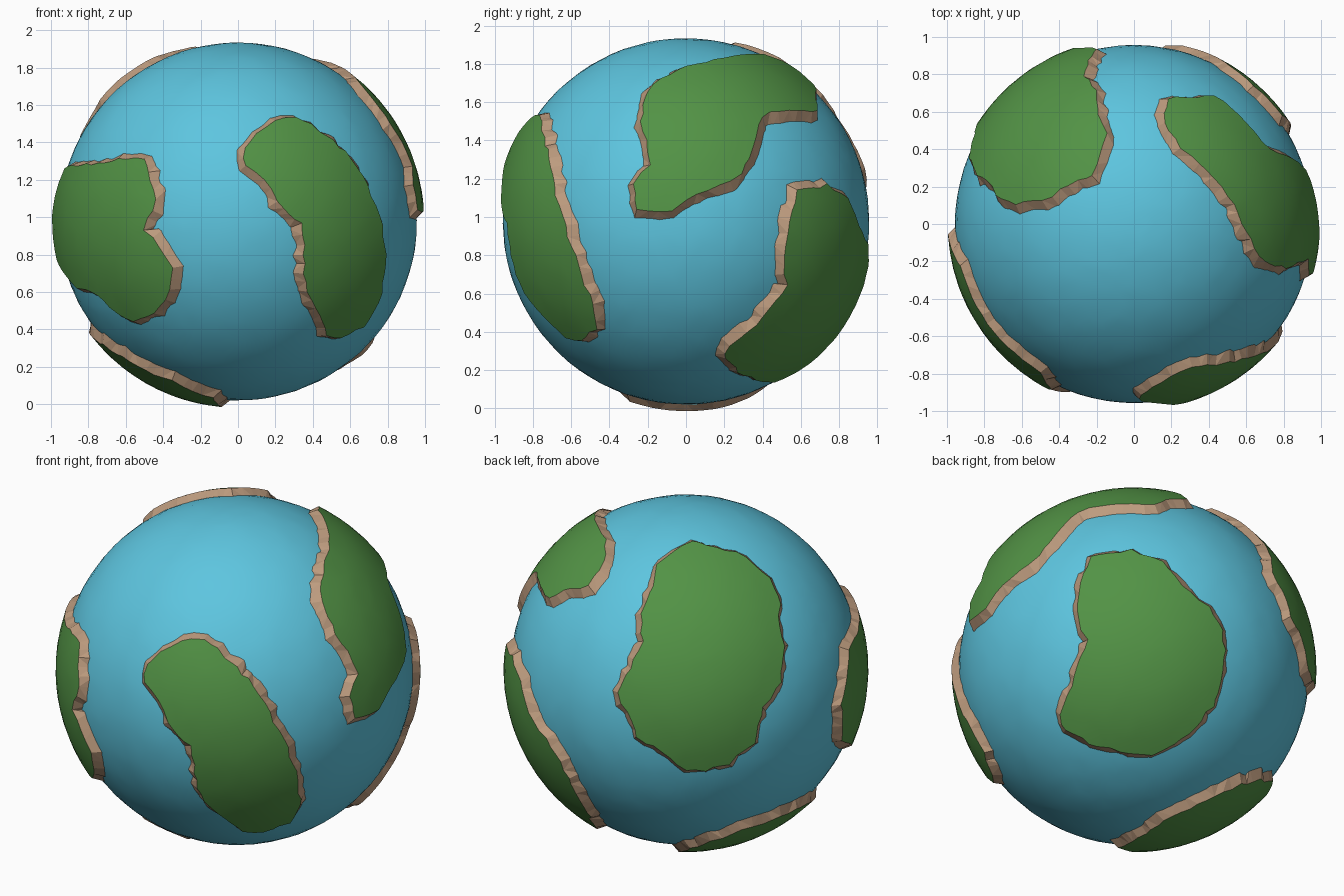
import bpy, bmesh, random
from math import sin, cos, radians, sqrt, hypot
from mathutils import Vector
from mathutils.geometry import delaunay_2d_cdt

random.seed(4)
SEA, LAND, FOOT = 0.957, 0.996, 0.942      # radii of sea, land top and cliff foot
CENTRE = Vector((0, 0, 0.977))

cube = bpy.data.objects.get("Cube")
if cube:
    bpy.data.objects.remove(cube, do_unlink=True)


def material(name, colour):
    m = bpy.data.materials.new(name)
    m.use_nodes = True
    m.diffuse_color = (*colour, 1)
    shader = m.node_tree.nodes["Principled BSDF"]
    shader.inputs["Base Color"].default_value = (*colour, 1)
    shader.inputs["Roughness"].default_value = 0.9
    return m


water = material("sea blue", (0.11, 0.56, 0.74))
grass = material("grass green", (0.085, 0.29, 0.06))
rock = material("cliff brown", (0.51, 0.33, 0.21))


def jitter(amount):
    return random.uniform(-amount, amount)


def add_object(name, bm, materials):
    mesh = bpy.data.meshes.new(name)
    bm.to_mesh(mesh)
    bm.free()
    for m in materials:
        mesh.materials.append(m)
    obj = bpy.data.objects.new(name, mesh)
    obj.location = CENTRE
    bpy.context.collection.objects.link(obj)
    return obj


def directions(turn, tilt, outline):
    """Lift an outline drawn on the disc facing a given way onto the unit sphere."""
    a, e = radians(turn), radians(tilt)
    ahead = Vector((sin(a), -cos(a), 0))
    right = Vector((cos(a), sin(a), 0))
    out = ahead * cos(e) + Vector((0, 0, sin(e)))
    up = Vector((0, 0, cos(e))) - ahead * sin(e)
    for u, v in outline:
        u, v = u / 100, v / 100
        yield right * u + up * v + out * sqrt(max(0, 1 - u * u - v * v))


def resample(points, step):
    """Even steps along a closed outline, roughened."""
    result = []
    for p, q in zip(points, points[1:] + points[:1]):
        count = max(1, round((q - p).length / step))
        for i in range(count):
            result.append(p.lerp(q, i / count) + Vector((jitter(0.011), jitter(0.011))))
    return result


def land(name, turn, tilt, outline):
    dirs = list(directions(turn, tilt, outline))
    mid = sum(dirs, Vector()).normalized()
    side = mid.orthogonal().normalized()
    top = mid.cross(side)

    # Flat chart of the sphere around the middle of the land
    def to_chart(d):
        flat = Vector((d.dot(side), d.dot(top)))
        return flat.normalized() * mid.angle(d)

    def to_sphere(p, radius):
        r = p.length
        if r < 1e-6:
            return mid * radius
        return (mid * cos(r) + (side * p.x + top * p.y) * (sin(r) / r)) * radius

    rim = [to_chart(d) for d in dirs]
    area = sum(p.x * q.y - p.y * q.x for p, q in zip(rim, rim[1:] + rim[:1]))
    if area < 0:
        rim.reverse()
    rim = resample(rim, 0.058)
    n = len(rim)

    # Grass cap: rim plus a loose grid of inner points
    gap = 0.085
    inner = []
    for row in range(-14, 15):
        for col in range(-14, 15):
            p = Vector(((col + row % 2 / 2) * gap + jitter(0.018), row * gap * 0.87 + jitter(0.018)))
            if min((p - q).length for q in rim) > 0.04:
                inner.append(p)
    verts, _, faces, *_ = delaunay_2d_cdt(rim + inner, [], [list(range(n))], 1, 1e-5)
    bm = bmesh.new()
    cap = [bm.verts.new(to_sphere(p, LAND)) for p in verts]
    for f in faces:
        bm.faces.new([cap[i] for i in f]).smooth = True
    bmesh.ops.delete(bm, geom=[v for v in cap if not v.link_faces], context='VERTS')

    # Rough cliff sloping down into the sea
    crest = [bm.verts.new(to_sphere(p, LAND)) for p in rim]
    foot = []
    for i, p in enumerate(rim):
        along = (rim[(i + 1) % n] - rim[i - 1]).normalized()
        away = Vector((along.y, -along.x))
        spot = p + away * (0.06 + jitter(0.016)) + along * jitter(0.014)
        foot.append(bm.verts.new(to_sphere(spot, FOOT)))
    for i in range(n):
        j = (i + 1) % n
        a, b, c, d = foot[i], foot[j], crest[j], crest[i]
        split = ((a, b, c), (a, c, d)) if random.random() < 0.5 else ((a, b, d), (b, c, d))
        for tri in split:
            bm.faces.new(tri).material_index = 1
    add_object(name, bm, [grass, rock])


# Sea
bm = bmesh.new()
bmesh.ops.create_icosphere(bm, subdivisions=5, radius=SEA)
for v in bm.verts:
    v.co = (v.co + Vector((jitter(0.012), jitter(0.012), jitter(0.012)))).normalized() * (SEA + jitter(0.0012))
for f in bm.faces:
    f.smooth = True
add_object("sea", bm, [water])

# Lands: facing turn and tilt, then outline in hundredths
land("front_land", 0, 0, [
    (3, 39), (10, 48), (20, 55), (30, 56), (40, 52), (50, 44), (58, 37), (67, 24),
    (74, 9), (79, -13), (79, -28), (76, -43), (68, -56), (55, -63), (48, -61), (41, -47),
    (36, -33), (36, -18), (34, -2), (28, 4), (21, 11), (14, 22), (4, 30)])
land("front_right_land", -55, 0, [
    (36, 34), (4, 32), (-13, 30), (-35, 29), (-52, 4), (-48, -20), (-27, -33), (0, -40),
    (10, -50), (20, -54), (35, -50), (49, -37), (53, -25), (49, -13), (42, -5), (48, 12),
    (44, 22)])
land("upper_left_land", 90, 0, [
    (-22, 64), (-18, 72), (0, 81), (20, 86), (40, 88), (55, 82), (67, 72), (69, 58),
    (54, 58), (40, 56), (37, 45), (33, 34), (28, 25), (18, 19), (5, 14), (-8, 6),
    (-26, 6), (-27, 20), (-19, 30), (-21, 42), (-24, 52)])
land("back_left_land", 145, -25, [
    (-32, 54), (-11, 59), (6, 53), (18, 39), (33, 28), (41, 15), (43, 1), (40, -18),
    (37, -26), (28, -38), (17, -48), (6, -54), (-13, -53), (-29, -49), (-46, -39),
    (-43, -23), (-39, -13), (-34, 7), (-39, 23), (-37, 39)])
land("back_right_land", 215, 25, [
    (3, 71), (16, 67), (33, 62), (46, 50), (51, 36), (52, 23), (54, 9), (52, -7),
    (43, -21), (38, -40), (24, -51), (11, -55), (0, -55), (-14, -45), (-26, -37),
    (-33, -23), (-38, -13), (-30, 1), (-24, 15), (-24, 31), (-18, 47), (-16, 58), (-8, 65)])
land("bottom_land", 0, -90, [
    (-14, 29), (-25, 34), (-35, 38), (-50, 34), (-62, 30), (-72, 20), (-79, 6), (-80, -9),
    (-75, -25), (-65, -41), (-50, -48), (-36, -48), (-21, -37), (-8, -15), (-10, 13)])
